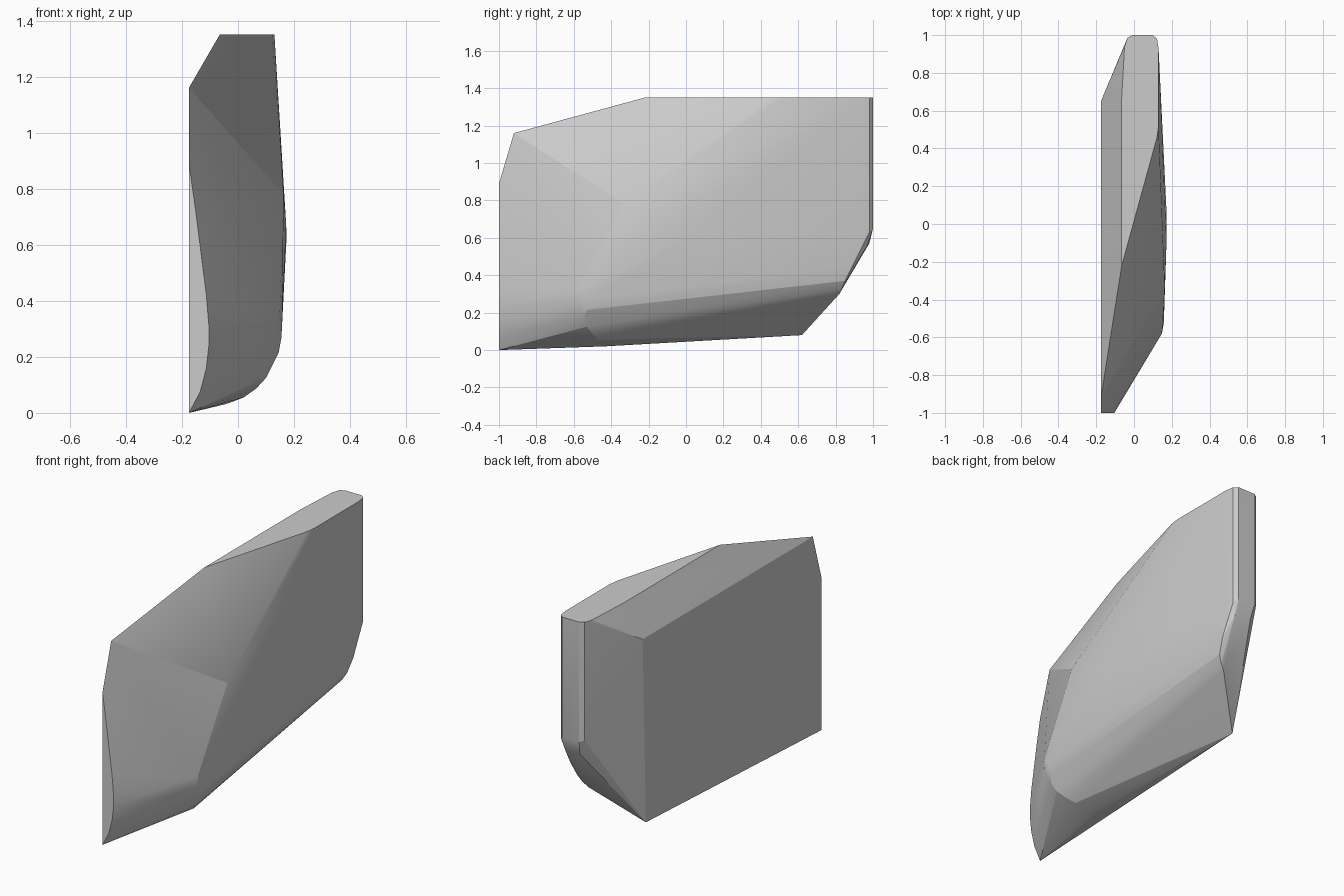
import bpy, bmesh

FLAT_X, TOP_Z, FRONT_Y = -0.175, 1.35, -1.0

# flat inner side (y, z)
inner_side = [(-1, 0.89), (-0.92, 1.16), (0.65, 1.16), (0.62, 0.08), (-1, 0.0)]
# top face (x, y)
top_face = [(-0.065, -0.22), (-0.065, 0.67), (-0.05, 0.94), (-0.035, 0.985),
            (-0.01, 1.0), (0.1, 1.0), (0.122, 0.98), (0.13, 0.93),
            (0.13, 0.52), (0.122, 0.46), (0.105, 0.4)]
# front end cut (x, z)
front_cut = [(-0.151, 0.72), (-0.13, 0.56), (-0.113, 0.42), (-0.104, 0.31),
             (-0.104, 0.24), (-0.113, 0.16), (-0.135, 0.075)]
# lower ends of the vertical rounded rear edge (x, y, z)
rear_round = [(-0.05, 0.94, 0.66), (-0.035, 0.985, 0.66), (-0.01, 1.0, 0.65),
              (0.1, 1.0, 0.65), (0.122, 0.98, 0.63), (0.13, 0.93, 0.62),
              (0.0, 0.98, 0.57), (0.1, 0.97, 0.56)]
# rear bottom corner, tapering under
rear_corner = [(0.122, 0.89, 0.45), (0.108, 0.85, 0.37),
               (0.085, 0.835, 0.33), (0.055, 0.82, 0.3)]
# bulging outer side and its front lower corner
outer_bulge = [(0.173, 0.05, 0.62), (0.172, -0.1, 0.67), (0.163, -0.33, 0.78),
               (0.158, -0.52, 0.34), (0.148, -0.58, 0.33), (0.155, -0.53, 0.27),
               (0.143, -0.58, 0.25), (0.145, -0.53, 0.215), (0.123, -0.55, 0.17),
               (0.1, -0.53, 0.125), (0.065, -0.5, 0.087), (0.02, -0.47, 0.055),
               (-0.04, -0.44, 0.032), (-0.1, -0.43, 0.02)]

points = [(FLAT_X, y, z) for y, z in inner_side]
points += [(x, y, TOP_Z) for x, y in top_face]
points += [(x, FRONT_Y, z) for x, z in front_cut]
points += rear_round + rear_corner + outer_bulge

# wrap all the profiles in one convex shell
bm = bmesh.new()
for p in points:
    bm.verts.new(p)
result = bmesh.ops.convex_hull(bm, input=bm.verts[:])
loose = [v for v in bm.verts if not v.link_faces]
bmesh.ops.delete(bm, geom=loose, context='VERTS')
bmesh.ops.dissolve_limit(bm, angle_limit=0.01, verts=bm.verts[:], edges=bm.edges[:])
bmesh.ops.recalc_face_normals(bm, faces=bm.faces[:])

mesh = bpy.data.meshes.new("side_shell")
bm.to_mesh(mesh)
bm.free()
shell = bpy.data.objects.new("side_shell", mesh)
bpy.context.collection.objects.link(shell)
bpy.context.view_layer.objects.active = shell
shell.select_set(True)
bpy.ops.object.shade_smooth_by_angle(angle=0.25)
